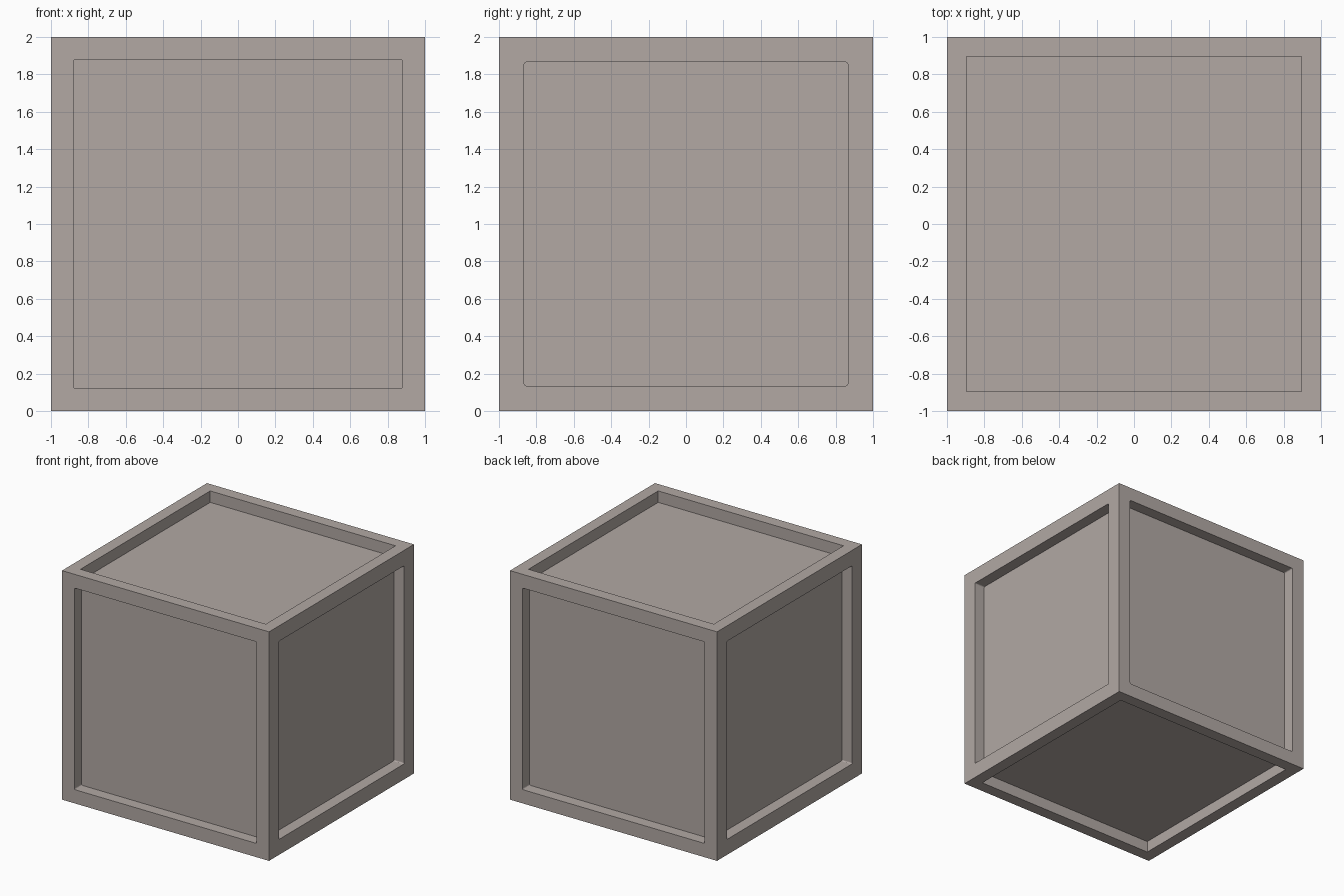
import bpy, bmesh, math
from mathutils import Matrix, Vector

if "Cube" in bpy.data.objects:
    bpy.data.objects.remove(bpy.data.objects["Cube"])

DEPTH = 0.1


def add_side(bm, rot, half, radius):
    """One cube side: flat border, recess walls and a sunken panel."""
    place = Matrix.Translation((0, 0, 1)) @ rot

    def vert(u, v, depth=0.0):
        return bm.verts.new(place @ Vector((u, -1 + depth, v)))

    outer, rim, floor = [], [], []
    for k, (su, sv) in enumerate(((1, 1), (-1, 1), (-1, -1), (1, -1))):
        outer.append(vert(su, sv))
        steps = 4 if radius else 1
        arc = []
        for i in range(steps):
            a = math.radians(90 * k + (90 * i / (steps - 1) if radius else 0))
            c = half - radius
            arc.append((su * c + radius * math.cos(a), sv * c + radius * math.sin(a)))
        rim.append([vert(u, v) for u, v in arc])
        floor.append([vert(u, v, DEPTH) for u, v in arc])

    # border: a quad along each edge, a small fan at each rounded corner
    for k in range(4):
        n = (k + 1) % 4
        bm.faces.new((outer[k], outer[n], rim[n][0], rim[k][-1]))
        for a, b in zip(rim[k], rim[k][1:]):
            bm.faces.new((outer[k], b, a))

    # recess walls and panel
    top, low = sum(rim, []), sum(floor, [])
    for i in range(len(top)):
        j = (i + 1) % len(top)
        bm.faces.new((top[i], top[j], low[j], low[i]))
    bm.faces.new(low)


bm = bmesh.new()
# four upright sides; front/back openings are a little larger than left/right
for k in range(4):
    add_side(bm, Matrix.Rotation(math.pi / 2 * k, 4, 'Z'), 0.865 if k % 2 else 0.88, 0.01)
# top and bottom, with sharp-cornered openings
for s in (-1, 1):
    add_side(bm, Matrix.Rotation(s * math.pi / 2, 4, 'X'), 0.895, 0)
bmesh.ops.remove_doubles(bm, verts=bm.verts, dist=1e-4)
bmesh.ops.recalc_face_normals(bm, faces=bm.faces)

mesh = bpy.data.meshes.new("panelled_cube")
bm.to_mesh(mesh)
bm.free()
cube = bpy.data.objects.new("panelled_cube", mesh)
bpy.context.collection.objects.link(cube)

mat = bpy.data.materials.new("warm_grey")
mat.diffuse_color = (0.445, 0.395, 0.372, 1)
mat.use_nodes = True
mat.node_tree.nodes["Principled BSDF"].inputs["Base Color"].default_value = mat.diffuse_color
mesh.materials.append(mat)
